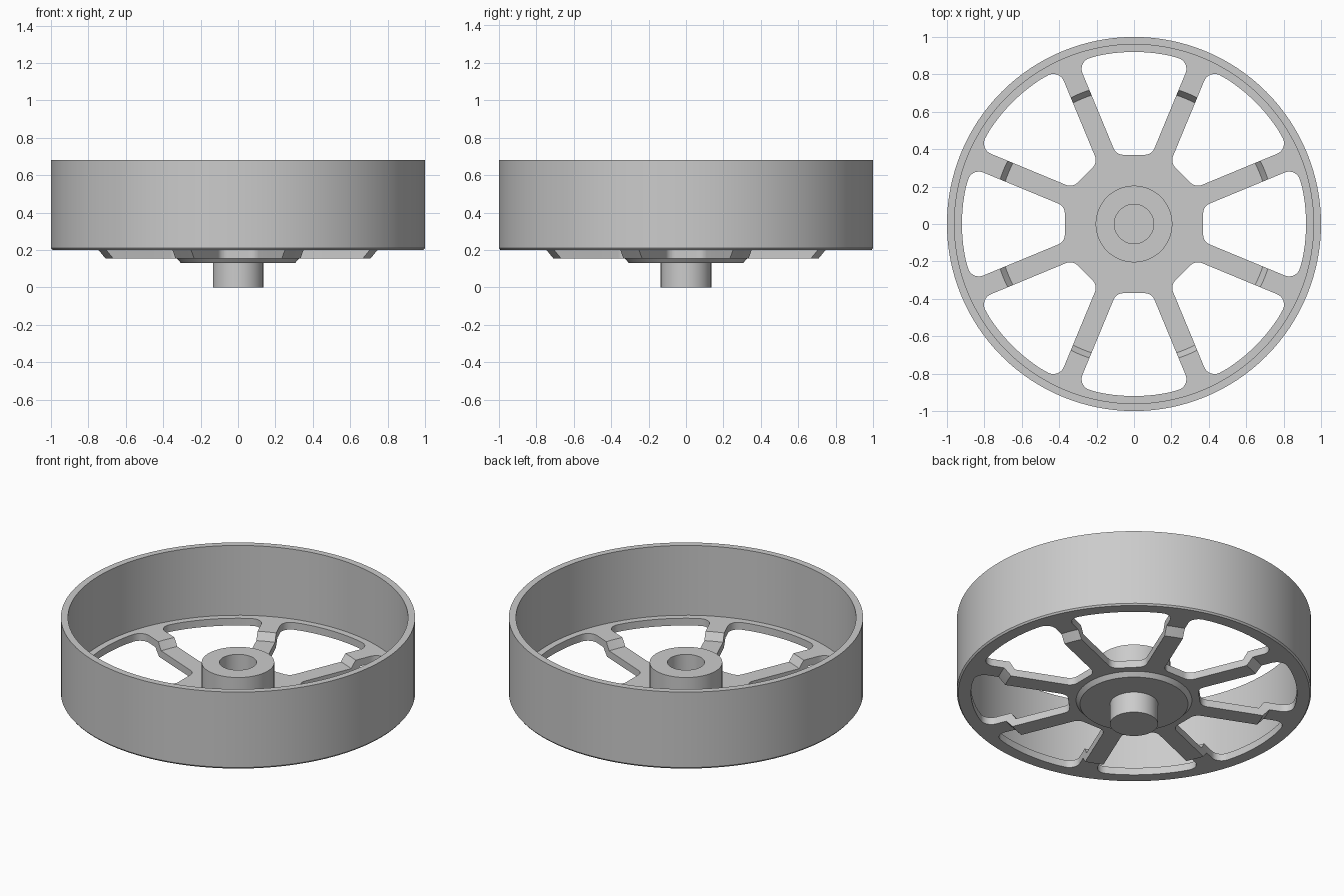
import bpy, bmesh, math
from mathutils import Vector

cube = bpy.data.objects.get("Cube")
if cube:
    bpy.data.objects.remove(cube, do_unlink=True)

SEGMENTS = 128
SPOKES = 8
HALF_STEP = math.pi / SPOKES

grey = bpy.data.materials.new("plain grey")
grey.use_nodes = True
grey.diffuse_color = (0.6, 0.6, 0.6, 1)
grey.node_tree.nodes["Principled BSDF"].inputs["Base Color"].default_value = (0.6, 0.6, 0.6, 1)


def make_object(name, bm):
    bmesh.ops.recalc_face_normals(bm, faces=bm.faces)
    mesh = bpy.data.meshes.new(name)
    bm.to_mesh(mesh)
    bm.free()
    mesh.materials.append(grey)
    obj = bpy.data.objects.new(name, mesh)
    bpy.context.collection.objects.link(obj)
    return obj


def smooth(obj):
    bpy.ops.object.select_all(action='DESELECT')
    obj.select_set(True)
    bpy.context.view_layer.objects.active = obj
    bpy.ops.object.shade_smooth_by_angle(angle=math.radians(25))


def lathe(name, profile, closed=True):
    """Revolve a radius/height profile around the z axis."""
    bm = bmesh.new()
    verts = [bm.verts.new((r, 0, z)) for r, z in profile]
    edges = [bm.edges.new(pair) for pair in zip(verts, verts[1:])]
    if closed:
        edges.append(bm.edges.new((verts[-1], verts[0])))
    bmesh.ops.spin(bm, geom=verts + edges, cent=(0, 0, 0), axis=(0, 0, 1),
                   angle=math.tau, steps=SEGMENTS, use_duplicate=False)
    bmesh.ops.remove_doubles(bm, verts=bm.verts, dist=1e-5)
    return make_object(name, bm)


def rounded(points, radii, steps=8):
    """Fillet the corners of a closed outline; radius 0 keeps the point."""
    out = []
    for i, (p, radius) in enumerate(zip(points, radii)):
        if radius == 0:
            out.append(p)
            continue
        a = (points[i - 1] - p).normalized()
        b = (points[(i + 1) % len(points)] - p).normalized()
        half = a.angle(b) / 2
        centre = p + (a + b).normalized() * radius / math.sin(half)
        start = p + a * radius / math.tan(half) - centre
        end = p + b * radius / math.tan(half) - centre
        turn = math.pi - 2 * half
        for k in range(steps + 1):
            t = k / steps
            v = (start * math.sin((1 - t) * turn) + end * math.sin(t * turn)) / math.sin(turn)
            out.append(centre + v)
    return out


def window_outline(inner=0.37, outer=0.92, half_width=0.054, arc_steps=16):
    """Opening between two parallel-sided spokes, pointing along +x."""
    apex = half_width / math.sin(HALF_STEP)
    low = (inner - apex) * math.tan(HALF_STEP)
    # Angle at which the spoke edge meets the rim arc
    end = HALF_STEP - math.asin(half_width / outer)
    arc = [outer * Vector((math.cos(t), math.sin(t)))
           for t in (-end + 2 * end * k / arc_steps for k in range(arc_steps + 1))]
    # Drop arc points beside the corners to leave room for the fillets
    arc = [arc[0]] + arc[3:-3] + [arc[-1]]
    points = [Vector((inner, low)), Vector((inner, -low))] + arc
    radii = [0.055, 0.055, 0.06] + [0] * (len(arc) - 2) + [0.06]
    return rounded(points, radii)


# Outer rim band with a slightly chamfered lower edge
rim = lathe("rim", [(0.96, 0.2), (0.96, 0.68), (1, 0.68), (1, 0.21), (0.992, 0.2)])

# Stepped disc that becomes the spokes
spokes = lathe("spokes", [(0.16, 0.155), (0.16, 0.2), (0.725, 0.2), (0.755, 0.245),
                          (0.962, 0.245), (0.962, 0.2), (0.787, 0.2), (0.747, 0.155)])

# Window cutters
bm = bmesh.new()
outline = window_outline()
for i in range(SPOKES):
    c, s = math.cos(2 * HALF_STEP * i), math.sin(2 * HALF_STEP * i)
    face = bm.faces.new([bm.verts.new((p.x * c - p.y * s, p.x * s + p.y * c, 0.1))
                         for p in outline])
    grown = bmesh.ops.extrude_face_region(bm, geom=[face])["geom"]
    bmesh.ops.translate(bm, vec=(0, 0, 0.25),
                        verts=[g for g in grown if isinstance(g, bmesh.types.BMVert)])
cutter = make_object("window_cutter", bm)
cutter.hide_render = True
cut = spokes.modifiers.new("windows", 'BOOLEAN')
cut.operation = 'DIFFERENCE'
cut.solver = 'EXACT'
cut.object = cutter
bpy.context.view_layer.objects.active = spokes
spokes.select_set(True)
bpy.ops.object.modifier_apply(modifier=cut.name)
bpy.data.objects.remove(cutter, do_unlink=True)

# Hub: lower stub, chamfered flange and bored upper boss
hub = lathe("hub", [(0, 0), (0.135, 0), (0.135, 0.13), (0.305, 0.13), (0.328, 0.156),
                    (0.205, 0.156), (0.205, 0.4), (0.105, 0.4), (0.105, 0.13), (0, 0.13)],
            closed=False)

for part in (rim, spokes, hub):
    smooth(part)
